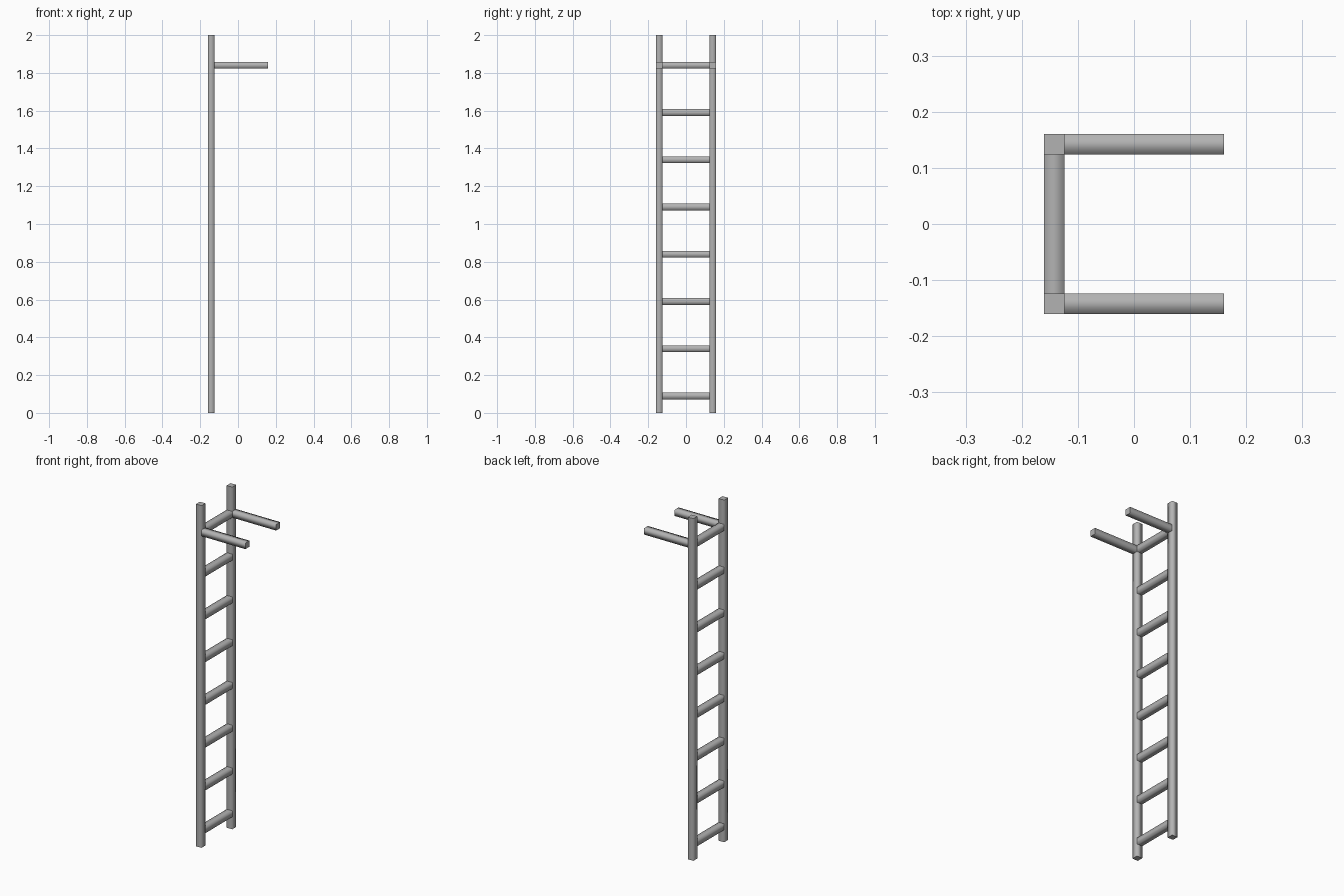
import bpy, bmesh, math
from mathutils import Matrix, Vector

if "Cube" in bpy.data.objects:
    bpy.data.objects.remove(bpy.data.objects["Cube"])

T = 0.036            # stock thickness
OFF = 0.16 - T / 2   # centre line of rails
TOP = 1.84           # height of top rung and arms

steel = bpy.data.materials.new("dark_steel")
steel.diffuse_color = (0.45, 0.45, 0.45, 1)
steel.use_nodes = True
steel.node_tree.nodes["Principled BSDF"].inputs["Base Color"].default_value = steel.diffuse_color


def bar(name, start, end):
    """Straight square bar between two points, soft sides and crisp ends."""
    a, b = Vector(start), Vector(end)
    r = T / math.sqrt(2)
    bm = bmesh.new()
    bmesh.ops.create_cone(bm, cap_ends=True, segments=4, radius1=r, radius2=r,
                          depth=(b - a).length)
    bm.transform(Matrix.Rotation(math.pi / 4, 4, 'Z'))
    bm.normal_update()
    for f in bm.faces:
        f.smooth = abs(f.normal.z) < 0.5
    for e in bm.edges:
        if abs(e.verts[0].co.z - e.verts[1].co.z) < 1e-6:
            e.smooth = False
    d = (b - a).normalized()
    if abs(d.x) > 0.5:
        bm.transform(Matrix.Rotation(math.pi / 2, 4, 'Y'))
    elif abs(d.y) > 0.5:
        bm.transform(Matrix.Rotation(-math.pi / 2, 4, 'X'))
    me = bpy.data.meshes.new(name)
    bm.to_mesh(me)
    bm.free()
    me.materials.append(steel)
    ob = bpy.data.objects.new(name, me)
    ob.location = (a + b) / 2
    bpy.context.collection.objects.link(ob)
    return ob


# side rails and the arms reaching forward from them
for side, s in (("left", -1), ("right", 1)):
    y = s * OFF
    bar(side + "_rail", (-OFF, y, 0), (-OFF, y, 2))
    bar(side + "_arm", (-OFF + T / 2, y, TOP), (0.16, y, TOP))

# rungs
for i in range(8):
    z = TOP - 0.25 * i
    bar(f"rung_{i + 1}", (-OFF, -OFF + T / 2, z), (-OFF, OFF - T / 2, z))
